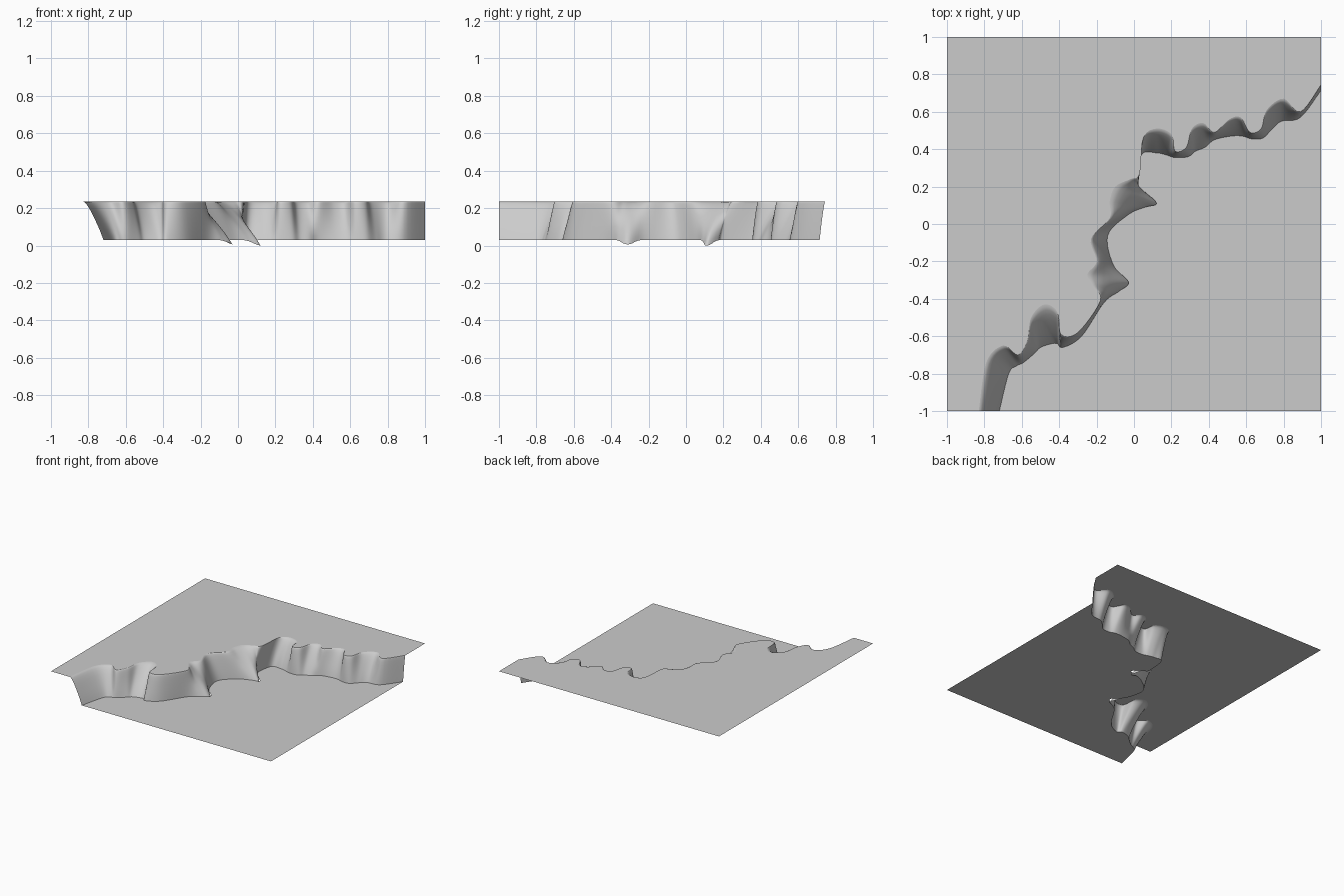
import bpy, bmesh, math
from mathutils import Vector

if "Cube" in bpy.data.objects:
    bpy.data.objects.remove(bpy.data.objects["Cube"])

TOP, LOW = 0.235, 0.03

# Matched points along the cliff: rim x, rim y, foot x, foot y
PAIRS = [
    (-.83, -1, -.72, -1), (-.79, -.74, -.67, -.80), (-.70, -.65, -.63, -.76),
    (-.62, -.70, -.59, -.74), (-.57, -.62, -.53, -.69), (-.55, -.50, -.50, -.66),
    (-.48, -.43, -.44, -.64), (-.41, -.47, -.41, -.64), (-.39, -.59, -.38, -.66),
    (-.30, -.58, -.28, -.60), (-.18, -.41, -.16, -.42), (-.22, -.33, -.08, -.36),
    (-.25, -.27, -.03, -.31), (-.20, -.20, -.11, -.22), (-.23, -.08, -.14, -.06),
    (-.13, .03, -.03, .05), (-.13, .12, .06, .09), (-.10, .20, .12, .11),
    (-.02, .24, .06, .17), (.03, .27, .02, .20), (.05, .46, .04, .37),
    (.12, .51, .12, .38), (.20, .48, .17, .37), (.22, .39, .22, .355),
    (.28, .41, .29, .36), (.31, .51, .33, .39), (.37, .54, .38, .41),
    (.43, .49, .43, .45), (.51, .56, .52, .47), (.57, .57, .58, .47),
    (.62, .49, .63, .455), (.68, .51, .69, .46), (.71, .61, .74, .51),
    (.80, .67, .79, .55), (.89, .60, .89, .57), (1, .745, 1, .715)]

# Cliff cross-section: (fraction outwards, fraction of height)
PROFILE = [(0, 1), (.07, .99), (.15, .95), (.26, .87), (.40, .74), (.55, .58),
           (.70, .41), (.83, .25), (.93, .11), (1, 0)]

# Toes that dip below the lower ground: x, y, depth
TOES = [(.12, .11, .03), (-.03, -.31, .024)]


def smooth_path(points, steps=6):
    """Catmull-Rom curve through the points."""
    pts = [Vector(p) for p in points]
    pts = [pts[0]] + pts + [pts[-1]]
    out = []
    for a, b, c, d in zip(pts, pts[1:], pts[2:], pts[3:]):
        for i in range(steps):
            t = i / steps
            out.append(0.5 * (2 * b + (c - a) * t + (2 * a - 5 * b + 4 * c - d) * t * t
                              + (3 * b - a - 3 * c + d) * t ** 3))
    return out + [pts[-1]]


def finish(name, bm, mat):
    mesh = bpy.data.meshes.new(name)
    bm.to_mesh(mesh)
    bm.free()
    mesh.materials.append(mat)
    obj = bpy.data.objects.new(name, mesh)
    bpy.context.collection.objects.link(obj)
    return obj


def ground(name, outline, z, mat):
    """Flat sheet filling an outline."""
    bm = bmesh.new()
    face = bm.faces.new([bm.verts.new((x, y, z)) for x, y in outline])
    face.normal_update()
    if face.normal.z < 0:
        face.normal_flip()
    bmesh.ops.triangulate(bm, faces=[face], ngon_method='EAR_CLIP')
    return finish(name, bm, mat)


grey = bpy.data.materials.new("stone grey")
grey.diffuse_color = (0.6, 0.6, 0.6, 1)
grey.use_nodes = True
grey.node_tree.nodes["Principled BSDF"].inputs["Base Color"].default_value = grey.diffuse_color

rim = smooth_path([p[:2] for p in PAIRS])
foot = smooth_path([p[2:] for p in PAIRS])

# Upper and lower ground
ground("upper_plateau", [tuple(p) for p in rim] + [(1, 1), (-1, 1), (-1, -1)], TOP, grey)
ground("lower_ground", [tuple(p) for p in foot] + [(1, -1)], LOW, grey)

# Scalloped cliff face
bm = bmesh.new()
rows = []
for f, h in PROFILE:
    row = []
    for r, b in zip(rim, foot):
        p = r.lerp(b, f)
        dip = sum(d * math.exp(-((b.x - x) ** 2 + (b.y - y) ** 2) / .003) for x, y, d in TOES)
        low = max(0, LOW - dip)
        row.append(bm.verts.new((p.x, p.y, low + (TOP - low) * h)))
    rows.append(row)
for a, b in zip(rows, rows[1:]):
    for i in range(len(a) - 1):
        bm.faces.new((a[i], b[i], b[i + 1], a[i + 1])).smooth = True
cliff = finish("cliff_face", bm, grey)
